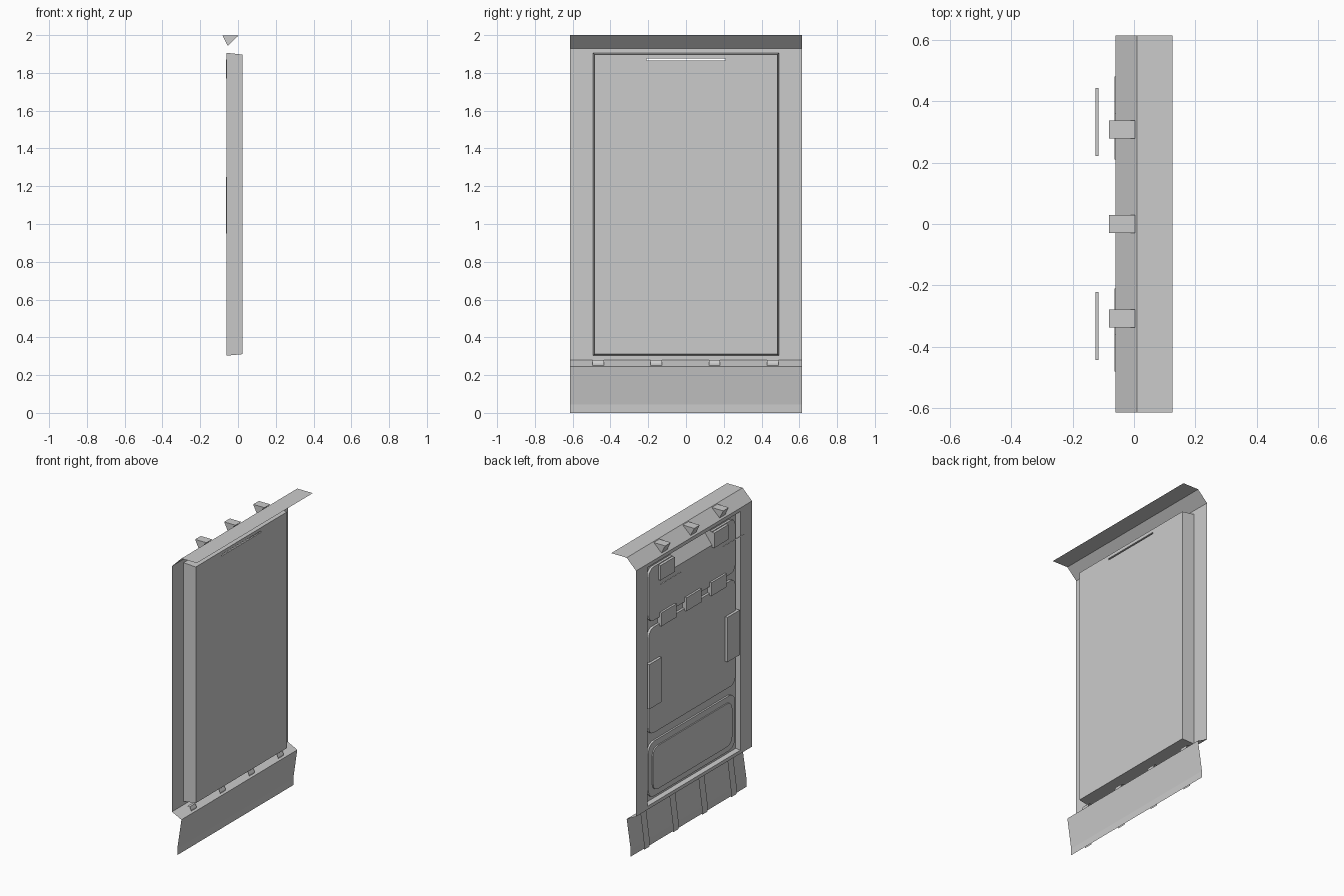
import bpy, bmesh

cube = bpy.data.objects.get("Cube")
if cube:
    bpy.data.objects.remove(cube, do_unlink=True)

GREY = (0.6, 0.6, 0.6, 1)
mat = bpy.data.materials.new("plain grey")
mat.use_nodes = True
mat.diffuse_color = GREY
mat.node_tree.nodes["Principled BSDF"].inputs["Base Color"].default_value = GREY


def finish(name, bm, normals=True):
    if normals:
        bmesh.ops.recalc_face_normals(bm, faces=bm.faces)
    mesh = bpy.data.meshes.new(name)
    bm.to_mesh(mesh)
    bm.free()
    mesh.materials.append(mat)
    obj = bpy.data.objects.new(name, mesh)
    bpy.context.collection.objects.link(obj)
    return obj


def extrude_y(name, profile, y0, y1, closed=False):
    """Sweep an x-z profile along y, as an open sheet or a closed prism."""
    bm = bmesh.new()
    a, b = [[bm.verts.new((x, y, z)) for x, z in profile] for y in (y0, y1)]
    n = len(profile)
    for i in range(n if closed else n - 1):
        j = (i + 1) % n
        bm.faces.new((a[i], a[j], b[j], b[i]))
    if closed:
        bm.faces.new(a)
        bm.faces.new(b)
    return finish(name, bm, closed)


def loft(name, rings, caps):
    """Join rectangles (x, half width, bottom, top) in order."""
    bm = bmesh.new()
    loops = [[bm.verts.new((x, y, z)) for y, z in
              ((-w, z0), (w, z0), (w, z1), (-w, z1))] for x, w, z0, z1 in rings]
    for a, b in zip(loops, loops[1:]):
        for i in range(4):
            j = (i + 1) % 4
            bm.faces.new((a[i], a[j], b[j], b[i]))
    if caps:
        bm.faces.new(loops[0])
        bm.faces.new(loops[-1])
    return finish(name, bm)


def plate(name, x0, x1, y0, y1, z0, z1, radius=0):
    """Slab in the y-z plane with optional rounded corners."""
    bm = bmesh.new()
    verts = [bm.verts.new((x1, y, z)) for y, z in ((y0, z0), (y1, z0), (y1, z1), (y0, z1))]
    face = bm.faces.new(verts)
    if radius:
        bmesh.ops.bevel(bm, geom=verts, offset=radius, segments=3, profile=0.5, affect='VERTICES')
        face = bm.faces[:][0]
    out = bmesh.ops.extrude_face_region(bm, geom=[face], use_keep_orig=True)
    moved = [g for g in out["geom"] if isinstance(g, bmesh.types.BMVert)]
    bmesh.ops.translate(bm, verts=moved, vec=(x0 - x1, 0, 0))
    return finish(name, bm)


def cut(obj, cutter):
    mod = obj.modifiers.new("cut", 'BOOLEAN')
    mod.operation = 'DIFFERENCE'
    mod.solver = 'EXACT'
    mod.object = cutter
    bpy.context.view_layer.objects.active = obj
    bpy.ops.object.modifier_apply(modifier=mod.name)


BACK, FRONT, FLOOR = -0.06, 0.025, -0.03
HALF = 0.615

# Folded sheet: awning on top, skirt below, framed opening between
extrude_y("top_awning", [(BACK, 1.93), (0.01, 2), (0.125, 2)], -HALF, HALF)
extrude_y("bottom_skirt", [(-0.02, 0), (-0.02, 0.045), (0.01, 0.245), (BACK, 0.28)], -HALF, HALF)
loft("back_frame", [(BACK, HALF, 0.28, 1.93), (BACK, 0.492, 0.303, 1.906)], False)

# Door: tapered box, hollow at the back
door = loft("door_panel", [(FLOOR, 0.485, 0.31, 1.899), (BACK, 0.492, 0.303, 1.906),
                           (FRONT, 0.484, 0.311, 1.897)], True)

# Inner back plates
upper = plate("upper_inner_plate", -0.046, FLOOR, -0.46, 0.46, 1.515, 1.875, 0.05)
plate("middle_inner_plate", -0.046, FLOOR, -0.46, 0.46, 0.76, 1.47, 0.05)
plate("lower_inner_plate", -0.042, FLOOR, -0.46, 0.46, 0.33, 0.70, 0.06)
plate("lower_raised_panel", -0.05, -0.042, -0.42, 0.42, 0.37, 0.66, 0.05)

# Sloping chute from the back to the thin slot in the door
chute = extrude_y("chute_cutter", [(-0.08, 1.74), (0.015, 1.865), (0.04, 1.865), (0.04, 1.875),
                                   (0.01, 1.875), (0.01, 1.885), (-0.08, 1.885)], -0.21, 0.21, True)
cut(door, chute)
cut(upper, chute)
bpy.data.objects.remove(chute, do_unlink=True)

# Paired parts on both sides
for side, word in ((1, "left"), (-1, "right")):
    def span(a, b):
        return sorted((side * a, side * b))
    plate(word + "_chute_cheek", -0.064, -0.046, *span(0.21, 0.36), 1.77, 1.87)
    plate(word + "_side_block", -0.064, FLOOR, *span(0.35, 0.48), 0.95, 1.25)
    extrude_y(word + "_thin_rail", [(-0.125, 1.79), (-0.115, 1.79)], *span(0.222, 0.443))

# Three small pockets and three hanging hooks
for i in (-1, 0, 1):
    y = i * 0.266
    plate(f"pocket_{i + 2}", -0.06, FLOOR, y - 0.08, y + 0.08, 1.455, 1.545)
    y = i * 0.308
    extrude_y(f"hook_{i + 2}", [(-0.082, 1.998), (0.003, 1.998), (-0.055, 1.943)],
              y - 0.03, y + 0.03, True)

# Four straps behind the skirt, each with a tab above the fold
for i in range(4):
    y = -0.465 + i * 0.308
    extrude_y(f"skirt_strap_{i + 1}", [(-0.03, 0), (-0.03, 0.045), (-0.004, 0.24),
                                       (-0.004, 0.262), (-0.012, 0.28), (-0.03, 0.28)],
              y - 0.03, y + 0.03)
